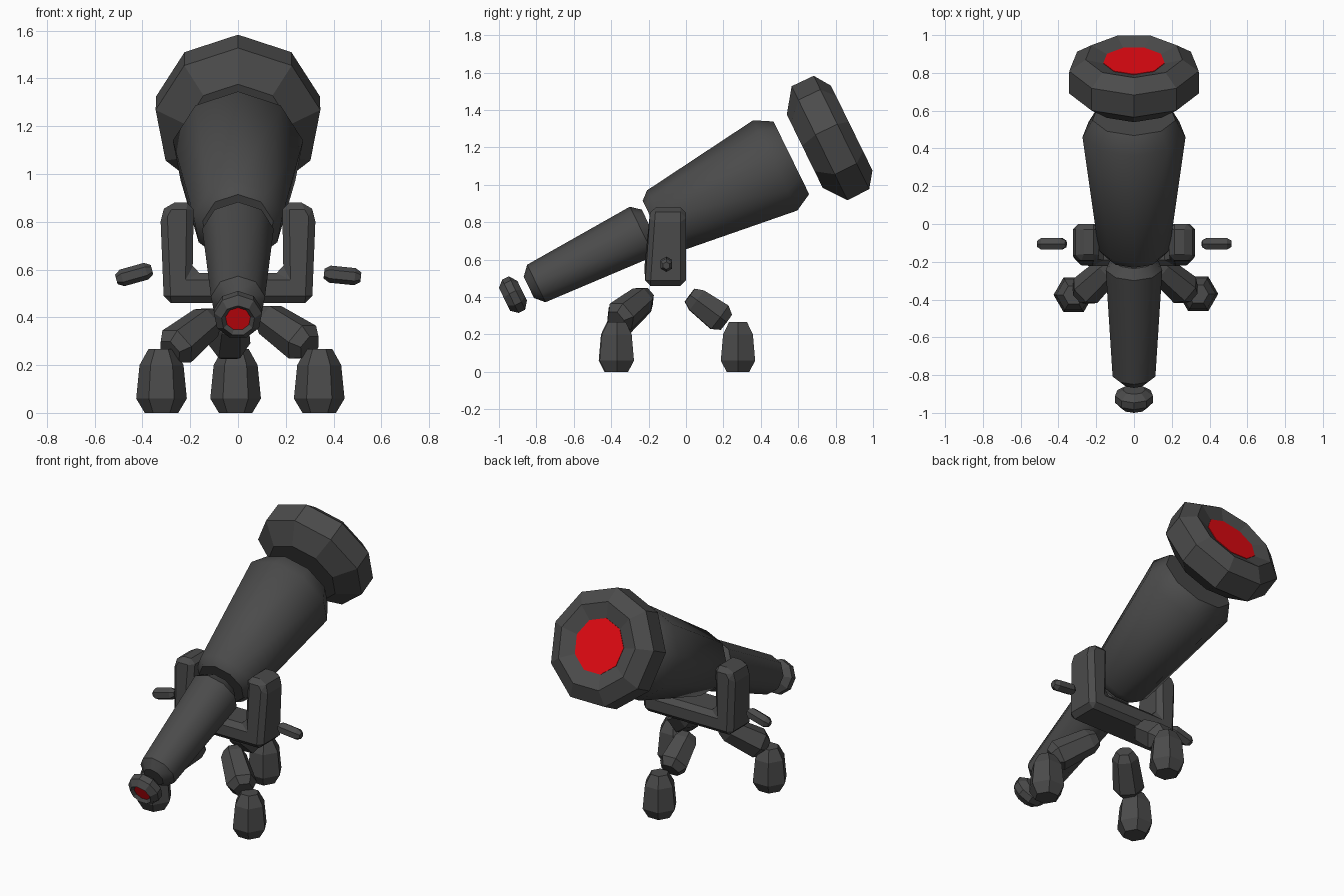
import bpy, bmesh, math
from mathutils import Vector

if "Cube" in bpy.data.objects:
    bpy.data.objects.remove(bpy.data.objects["Cube"])


def colour(name, rgb):
    mat = bpy.data.materials.new(name)
    mat.diffuse_color = (*rgb, 1)
    mat.use_nodes = True
    mat.node_tree.nodes["Principled BSDF"].inputs["Base Color"].default_value = mat.diffuse_color
    return mat


red = colour("red_glass", (0.8, 0.003, 0.006))
dark = colour("dark_body", (0.07, 0.07, 0.07))


def make(name, bm, mat=dark):
    bmesh.ops.recalc_face_normals(bm, faces=bm.faces)
    me = bpy.data.meshes.new(name)
    bm.to_mesh(me)
    bm.free()
    ob = bpy.data.objects.new(name, me)
    bpy.context.collection.objects.link(ob)
    me.materials.append(mat)
    return ob


def lathe(name, profile, sides, origin, axis, up, mat=dark, turn=0.0):
    """Faceted solid from (distance along axis, radius) points; first corner points to 'up'."""
    z = Vector(axis).normalized()
    x = Vector(up)
    x = (x - z * x.dot(z)).normalized()
    y = z.cross(x)
    o = Vector(origin)
    bm = bmesh.new()
    rings = []
    for s, r in profile:
        ring = []
        for i in range(sides):
            a = turn + 2 * math.pi * i / sides
            ring.append(bm.verts.new(o + z * s + x * r * math.cos(a) + y * r * math.sin(a)))
        rings.append(ring)
    for a, b in zip(rings, rings[1:]):
        for i in range(sides):
            j = (i + 1) % sides
            bm.faces.new((a[i], a[j], b[j], b[i]))
    bm.faces.new(rings[0][::-1])
    bm.faces.new(rings[-1])
    return make(name, bm, mat)


# Optical tube parts, all on one tilted axis
EYE, AXIS, UP = (0, -0.92, 0.41), (0, 0.898, 0.44), (0, 0, 1)
tube_parts = {
    "eyepiece": [(-0.035, 0.05), (-0.055, 0.07), (-0.02, 0.102), (0.02, 0.102), (0.05, 0.06)],
    "rear_tube": [(0.09, 0.065), (0.135, 0.115), (0.765, 0.152), (0.815, 0.11)],
    "main_tube": [(0.84, 0.15), (0.885, 0.19), (1.56, 0.277), (1.655, 0.223)],
    "front_rim": [(1.735, 0.225), (1.825, 0.35), (1.955, 0.348), (2.015, 0.26), (1.985, 0.165)],
}
for name, prof in tube_parts.items():
    ob = lathe(name, prof, 9, EYE, AXIS, UP)
    if "tube" in name:  # softly rounded sides, crisp ends
        bpy.ops.object.select_all(action="DESELECT")
        ob.select_set(True)
        bpy.context.view_layer.objects.active = ob
        bpy.ops.object.shade_smooth_by_angle(angle=math.radians(41))

# Red glass at both ends
lathe("front_lens", [(1.97, 0.165), (1.988, 0.165)], 9, EYE, AXIS, UP, red)
lathe("eye_lens", [(-0.038, 0.053), (-0.02, 0.053)], 9, EYE, AXIS, UP, red)

# U-shaped fork bracket
half = [(0.31, 0.46), (0.325, 0.83), (0.295, 0.88), (0.185, 0.88), (0.19, 0.585)]
outline = half + [(-x, z) for x, z in reversed(half)]
bm = bmesh.new()
face = bm.faces.new([bm.verts.new((x, -0.22, z)) for x, z in outline])
ext = bmesh.ops.extrude_face_region(bm, geom=[face])
bmesh.ops.translate(bm, vec=(0, 0.22, 0), verts=[v for v in ext["geom"] if isinstance(v, bmesh.types.BMVert)])
for v in bm.verts:  # arms narrow towards the top
    if v.co.y < -0.1:
        v.co.y += 0.03 * max(0, v.co.z - 0.6) / 0.28
fork = make("fork_bracket", bm)
bev = fork.modifiers.new("bevel", "BEVEL")
bev.width = 0.03
bev.segments = 1

# Side knobs
knob = [(0, 0.02), (0.025, 0.036), (0.13, 0.036), (0.155, 0.02)]
lathe("left_knob", knob, 6, (-0.36, -0.105, 0.6), (-1, 0, -0.28), UP)
lathe("right_knob", knob, 6, (0.36, -0.105, 0.583), (1, 0, -0.1), UP)

# Three upper legs and three feet
foot = [(0, 0.07), (0.06, 0.106), (0.2, 0.092), (0.267, 0.055)]
legs = {
    "left": ((-0.105, -0.21, 0.40), (-0.285, -0.38, 0.255), (-0.32, -0.375)),
    "right": ((0.105, -0.21, 0.41), (0.3, -0.375, 0.275), (0.34, -0.37)),
    "rear": ((-0.03, 0.02, 0.41), (-0.04, 0.215, 0.265), (-0.01, 0.278)),
}
for side, (top, end, base) in legs.items():
    d = Vector(end) - Vector(top)
    n = d.length
    prof = [(0, 0.05), (0.045, 0.075), (n - 0.045, 0.09), (n, 0.058)]
    lathe(side + "_upper_leg", prof, 6, top, d, UP, turn=math.pi / 6)
    lathe(side + "_foot", foot, 6, (*base, 0), (0, 0, 1), (1, 0, 0))
